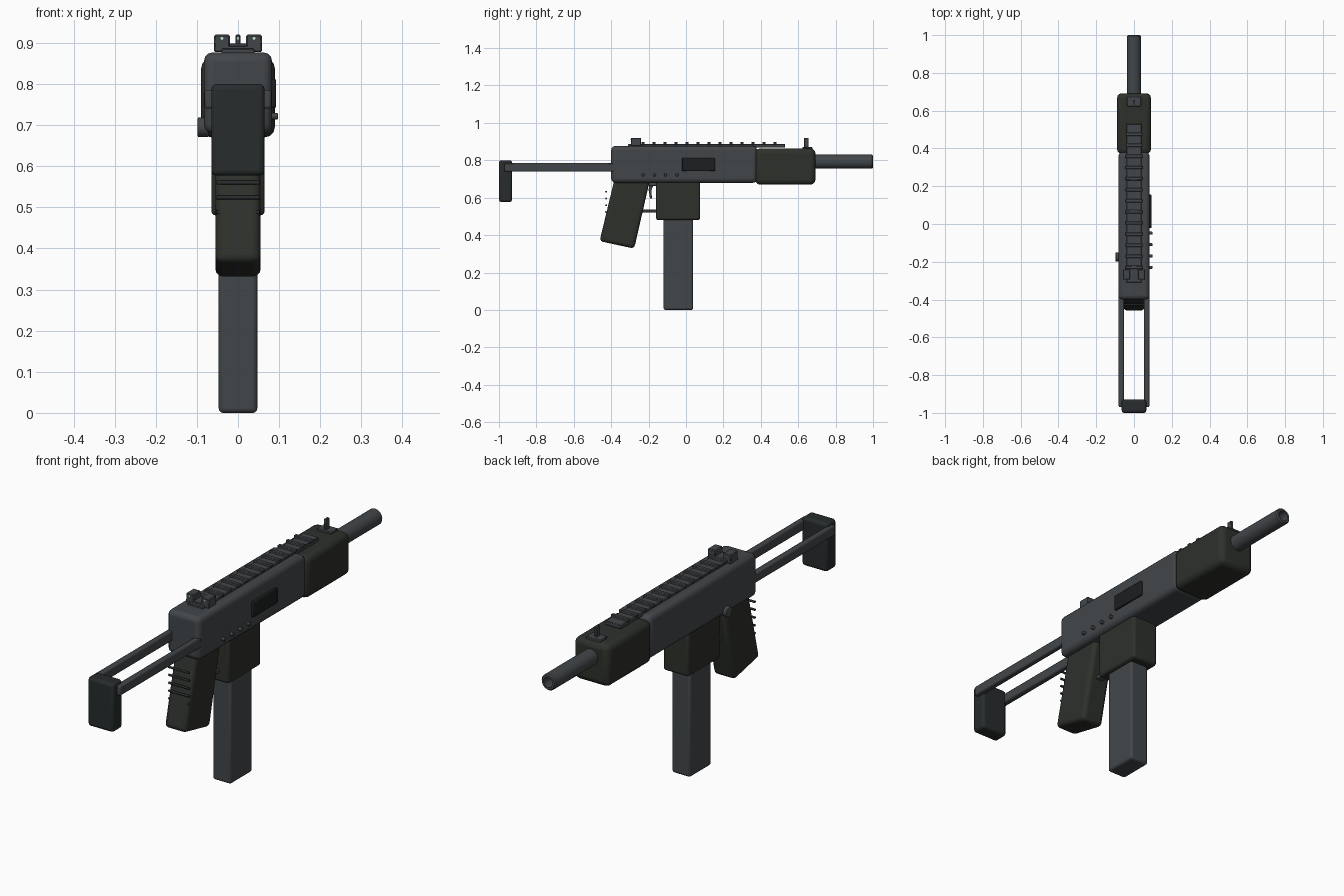
import bpy, bmesh, math
from mathutils import Matrix, Vector

if "Cube" in bpy.data.objects:
    bpy.data.objects.remove(bpy.data.objects["Cube"])


def material(name, rgb):
    m = bpy.data.materials.new(name)
    m.diffuse_color = (*rgb, 1)
    m.use_nodes = True
    m.node_tree.nodes["Principled BSDF"].inputs["Base Color"].default_value = m.diffuse_color
    return m


STEEL = material("steel", (0.055, 0.062, 0.068))
POLYMER = material("polymer", (0.026, 0.030, 0.024))
RUBBER = material("rubber", (0.020, 0.025, 0.025))
BLACK = material("black", (0.012, 0.013, 0.014))
DOT = material("sight_dot", (0.5, 0.8, 0.6))


def finish(bm, name, mat, bevel=0, segs=3):
    bmesh.ops.recalc_face_normals(bm, faces=bm.faces)
    me = bpy.data.meshes.new(name)
    bm.to_mesh(me)
    bm.free()
    me.materials.append(mat)
    ob = bpy.data.objects.new(name, me)
    bpy.context.collection.objects.link(ob)
    if bevel:
        mod = ob.modifiers.new("bevel", "BEVEL")
        mod.width, mod.segments, mod.limit_method = bevel, segs, 'ANGLE'
    bpy.ops.object.select_all(action='DESELECT')
    ob.select_set(True)
    bpy.context.view_layer.objects.active = ob
    bpy.ops.object.shade_smooth_by_angle(angle=math.radians(35))
    return ob


def box(name, x, y, z, mat, bevel=0, segs=3):
    bm = bmesh.new()
    bmesh.ops.create_cube(bm, size=1)
    for v in bm.verts:
        v.co = Vector([(a + b) / 2 + c * (b - a) for (a, b), c in zip((x, y, z), v.co)])
    return finish(bm, name, mat, bevel, segs)


def prism(name, profile, half, mat, bevel=0):
    """Side profile of (y, z) points extruded across x."""
    bm = bmesh.new()
    face = bm.faces.new([bm.verts.new((-half, y, z)) for y, z in profile])
    new = bmesh.ops.extrude_face_region(bm, geom=[face])["geom"]
    bmesh.ops.translate(bm, vec=(2 * half, 0, 0),
                        verts=[g for g in new if isinstance(g, bmesh.types.BMVert)])
    return finish(bm, name, mat, bevel)


def rod(name, centre, r, length, axis, mat, bevel=0, n=20):
    bm = bmesh.new()
    turn = Matrix.Rotation(math.pi / 2, 4, 'Y' if axis == 'X' else 'X')
    bmesh.ops.create_cone(bm, cap_ends=True, segments=n, radius1=r, radius2=r,
                          depth=length, matrix=Matrix.Translation(centre) @ turn)
    return finish(bm, name, mat, bevel, 2)


# Receiver and handguard
box("receiver", (-.083, .083), (-.40, .38), (.68, .877), STEEL, .022)
box("handguard", (-.09, .09), (.37, .692), (.67, .863), POLYMER, .026)

# Hollow barrel, turned from a half section
bm = bmesh.new()
section = [(0, .6), (.037, .6), (.037, .994), (.032, 1.0), (.023, 1.0), (.022, .92), (0, .92)]
pts = [bm.verts.new((r, y, .793)) for r, y in section]
edges = [bm.edges.new(p) for p in zip(pts, pts[1:])]
bmesh.ops.spin(bm, geom=pts + edges, cent=(0, 0, .793), axis=(0, 1, 0),
               angle=math.tau, steps=32)
bmesh.ops.remove_doubles(bm, verts=bm.verts, dist=1e-5)
finish(bm, "barrel", STEEL)

# Top rail with cross teeth
box("rail_base", (-.04, .04), (-.31, .53), (.868, .887), STEEL, .003, 1)
for i in range(13):
    y = -.23 + i * .0588
    box(f"rail_tooth_{i}", (-.045, .045), (y - .009, y + .009), (.882, .898), STEEL, .003, 1)

# Rear sight: base and two dotted ears
box("rear_sight_base", (-.058, .058), (-.295, -.24), (.878, .893), STEEL, .002, 1)
for s, side in ((-1, "left"), (1, "right")):
    box(f"rear_sight_ear_{side}", sorted((s * .02, s * .058)), (-.295, -.24),
        (.886, .92), STEEL, .003, 1)
    rod(f"rear_sight_dot_{side}", (s * .039, -.295, .911), .0035, .004, 'Y', DOT, n=12)

# Front sight
box("front_sight_base", (-.037, .037), (.622, .675), (.858, .872), STEEL, .003, 1)
box("front_sight_post", (-.006, .006), (.632, .656), (.86, .92), STEEL, .002, 1)
rod("front_sight_dot", (0, .632, .911), .003, .004, 'Y', DOT, n=12)

# Ejection port, receiver pins and selector
box("ejection_port", (.07, .093), (-.022, .155), (.742, .812), BLACK, .004, 2)
for i in range(4):
    rod(f"receiver_pin_{i}", (.085, -.23 + i * .0605, .722), .008, .024, 'X', STEEL, .002)
rod("selector_pivot", (-.085, -.175, .695), .024, .026, 'X', STEEL, .003)

# Magazine well and magazine
box("magazine_well", (-.065, .065), (-.16, .076), (.48, .70), POLYMER, .012)
box("magazine", (-.047, .047), (-.12, .038), (0, .52), STEEL, .011)

# Pistol grip with ridges up its back
prism("pistol_grip", [(-.382, .70), (-.192, .70), (-.277, .328), (-.462, .368)],
      .055, POLYMER, .018)
for i in range(5):
    rod(f"grip_ridge_{i}", (0, -.427, .632 - i * .036), .005, .105, 'X', RUBBER, n=12)

# Trigger and guard
prism("trigger", [(-.165, .69), (-.195, .69), (-.2, .64), (-.192, .595),
                  (-.182, .595), (-.185, .64)], .011, STEEL, .002)
box("trigger_guard", (-.017, .017), (-.24, -.15), (.522, .537), STEEL, .003, 2)
box("trigger_stop", (-.02, .02), (-.2, -.15), (.662, .69), STEEL, .003, 1)

# Sliding stock: twin arms and butt pad
for s, side in ((-1, "left"), (1, "right")):
    box(f"stock_arm_{side}", sorted((s * .054, s * .081)), (-.97, -.38),
        (.74, .785), STEEL, .006, 2)
box("butt_pad", (-.065, .065), (-1.0, -.93), (.577, .80), RUBBER, .013)
